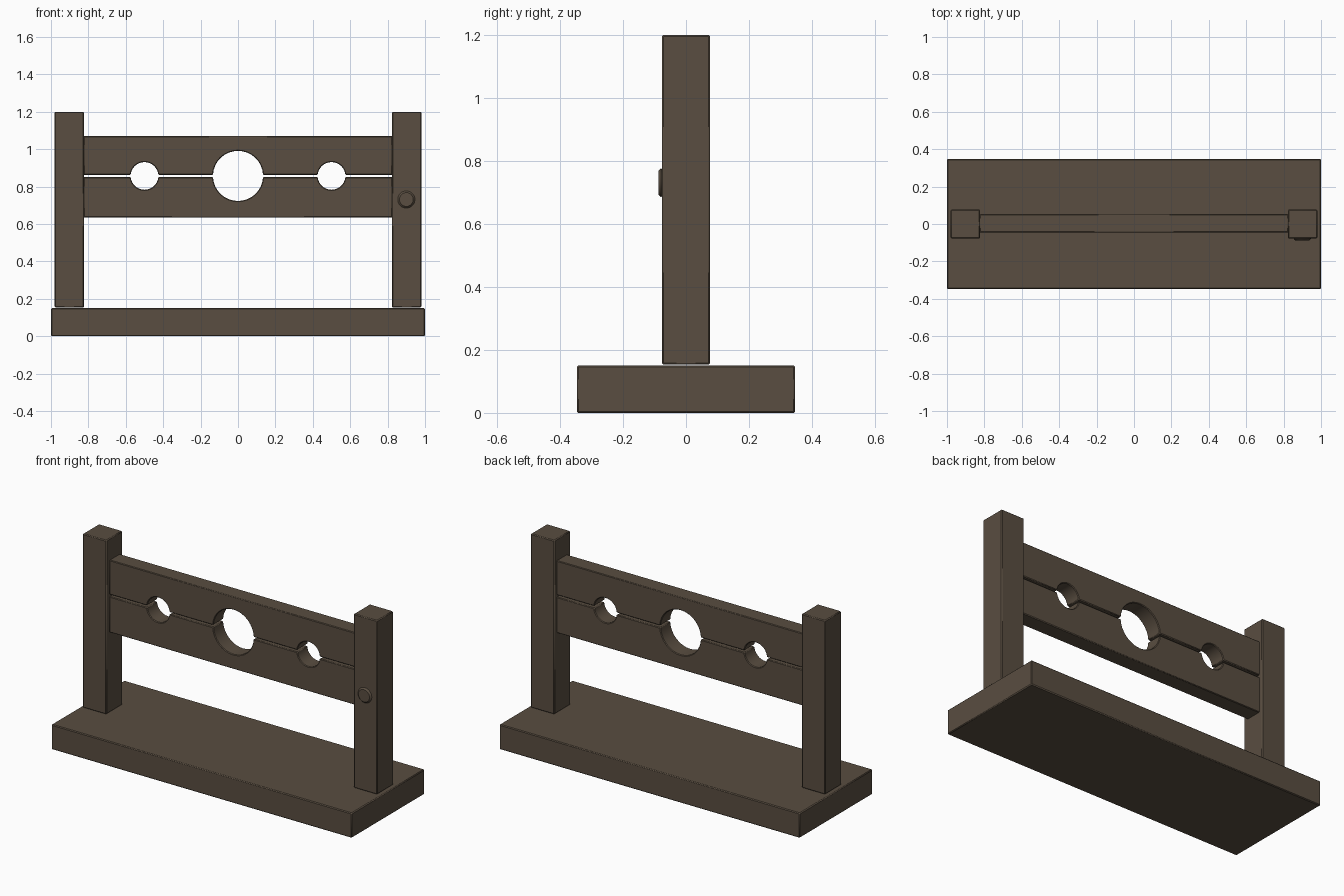
import bpy, bmesh, math

cube = bpy.data.objects.get("Cube")
if cube:
    bpy.data.objects.remove(cube)

wood = bpy.data.materials.new("dark_brown_wood")
wood.use_nodes = True
brown = (0.10, 0.075, 0.052, 1)
wood.diffuse_color = brown
wood.node_tree.nodes["Principled BSDF"].inputs["Base Color"].default_value = brown


def prism(name, outline, y0, y1, bevel=0.005):
    """Extrude an x-z outline from y0 to y1 and soften its edges."""
    bm = bmesh.new()
    face = bm.faces.new([bm.verts.new((x, y0, z)) for x, z in outline])
    side = bmesh.ops.extrude_face_region(bm, geom=[face])["geom"]
    verts = [v for v in side if isinstance(v, bmesh.types.BMVert)]
    bmesh.ops.translate(bm, verts=verts, vec=(0, y1 - y0, 0))
    bmesh.ops.recalc_face_normals(bm, faces=bm.faces)
    mesh = bpy.data.meshes.new(name)
    bm.to_mesh(mesh)
    bm.free()
    mesh.materials.append(wood)
    obj = bpy.data.objects.new(name, mesh)
    bpy.context.collection.objects.link(obj)
    mod = obj.modifiers.new("soft_edges", "BEVEL")
    mod.width = bevel
    mod.segments = 1
    mod.limit_method = "ANGLE"
    mod.angle_limit = math.radians(40)
    return obj


def rect(x0, x1, z0, z1):
    return [(x0, z0), (x1, z0), (x1, z1), (x0, z1)]


# Base slab and the two square posts
prism("base", rect(-1, 1, 0, 0.15), -0.347, 0.347)
prism("right_post", rect(-0.98, -0.823, 0.153, 1.2), -0.077, 0.077)
prism("left_post", rect(0.823, 0.98, 0.153, 1.2), -0.077, 0.077)

# Two boards meeting at a seam, each with half of the neck and wrist holes
CENTRE, GAP = 0.857, 0.006
HOLES = [(-0.5, 0.074), (0, 0.134), (0.5, 0.074)]


def board(name, side, outer):
    seam = CENTRE + side * GAP
    outline = [(-0.826, outer), (-0.826, seam)]
    for x, r in HOLES:
        start = math.asin(GAP / r)
        for i in range(17):
            a = start + (math.pi - 2 * start) * i / 16
            outline.append((x - r * math.cos(a), CENTRE + side * r * math.sin(a)))
    outline += [(0.826, seam), (0.826, outer)]
    return prism(name, outline, -0.045, 0.053, 0.004)


board("upper_board", 1, 1.07)
board("lower_board", -1, 0.635)

# Round peg head on the left post, chamfered toward the front
ring = [(0.9 + 0.046 * math.cos(i * math.tau / 32),
         0.731 + 0.046 * math.sin(i * math.tau / 32)) for i in range(32)]
prism("peg_head", ring, -0.088, -0.07, 0.012)

# Smooth the round surfaces, keeping hard edges sharp
for obj in bpy.context.scene.objects:
    if obj.type == "MESH":
        obj.select_set(True)
        bpy.context.view_layer.objects.active = obj
bpy.ops.object.shade_smooth_by_angle(angle=math.radians(30))
